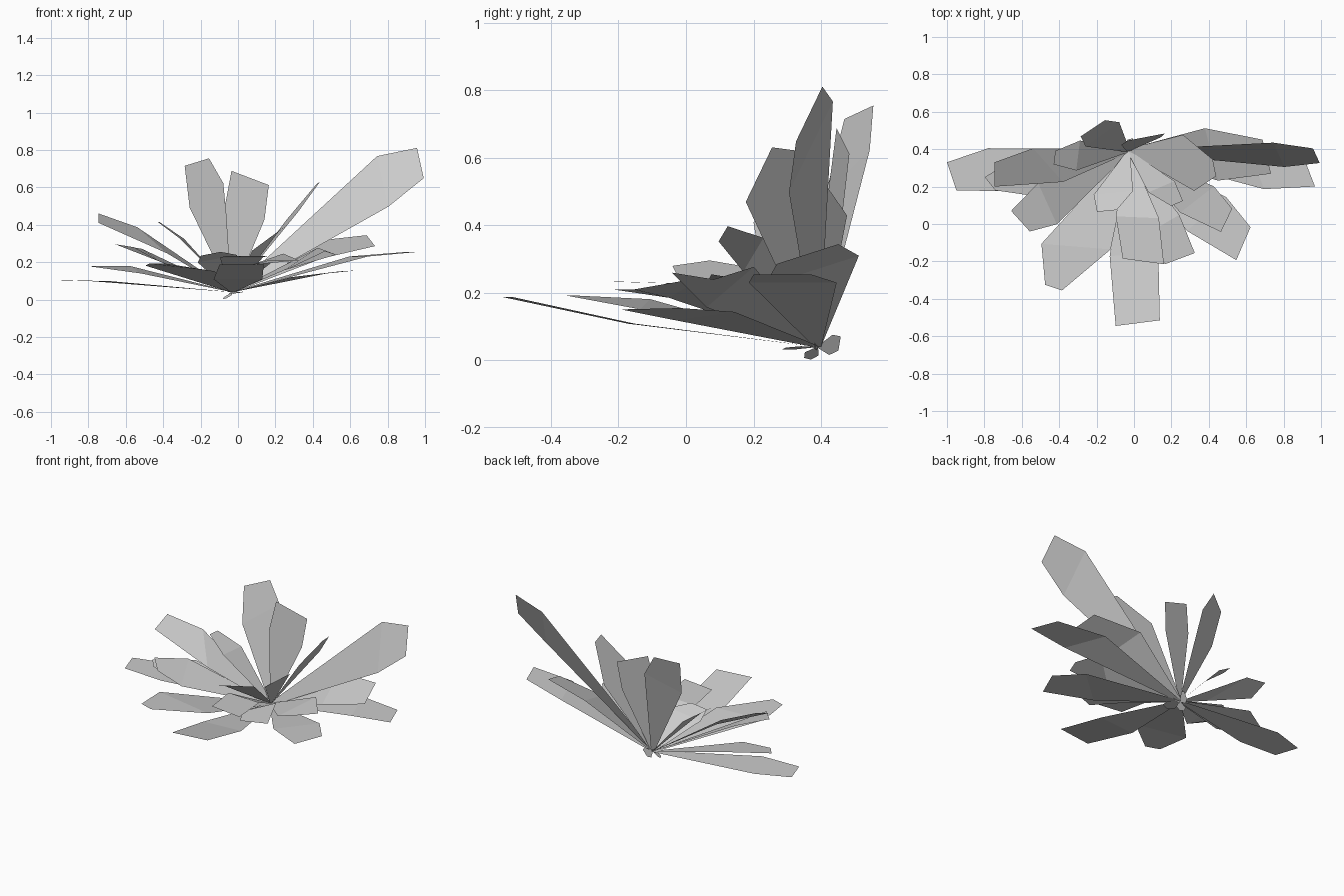
import bpy
from mathutils import Vector

BASE = Vector((-0.03, 0.39, 0.04))


def leaf(name, tip, half, taper, frac, lift, tip_half=None, root=0.08):
    """Bent blade: narrow root, widest at the shoulder, blunt tip."""
    tip, half = Vector(tip), Vector(half)
    end = Vector(tip_half) if tip_half else half * taper
    mid = BASE.lerp(tip, frac) + Vector((0, 0, lift))
    verts = [BASE - half * root, BASE + half * root,
             mid - half, mid + half, tip - end, tip + end]
    mesh = bpy.data.meshes.new(name)
    mesh.from_pydata(verts, [], [(0, 1, 3, 2), (2, 3, 5, 4)])
    # faces look upward
    if sum(p.normal.z for p in mesh.polygons) < 0:
        mesh.flip_normals()
    obj = bpy.data.objects.new(name, mesh)
    bpy.context.collection.objects.link(obj)


# upright leaves at the back
leaf("tall_right_leaf", (.975, .365, .73), (-.03, .065, .135), .6, .8, .04)
leaf("tall_left_leaf", (-.745, .265, .435), (-.08, .09, .07), 1, .6, .04, (0, .065, .025))
leaf("upright_right_leaf", (.43, .3, .625), (-.03, .15, -.02), .3, .7, 0)
leaf("upright_left_leaf", (-.22, .512, .735), (.09, .065, .065), 1, .73, .01, (.065, .043, .02))
leaf("upright_centre_leaf", (.065, .465, .65), (.105, .02, -.04), .95, .7, 0)

# spreading leaves on the right
leaf("right_back_leaf", (.71, .36, .315), (-.035, .14, .045), .65, .6, .06)
leaf("right_long_leaf", (.935, .285, .255), (-.05, .13, 0), .65, .7, .04)
leaf("right_low_leaf", (.585, -.105, .153), (.105, .09, .012), 1, .68, .015, (.038, .088, .002))
leaf("right_mid_leaf", (.495, .02, .25), (.09, .07, .06), 1, .7, .03, (.03, .062, -.01))

# front leaves
leaf("front_right_leaf", (.245, -.185, .21), (.085, .05, .03), 1, .68, .06, (.08, .03, 0))
leaf("front_short_leaf", (.05, -.2, .233), (.115, -.005, 0), 1, .6, .07, (.11, -.015, 0))
leaf("front_long_leaf", (.02, -.53, .188), (.13, .01, 0), 1, .6, -.02, (.118, .015, 0))

# small inner leaves
leaf("inner_left_leaf", (-.145, .07, .245), (.105, .01, .02), .5, .7, .035)
leaf("inner_right_leaf", (.23, .11, .375), (.07, .03, .05), .45, .68, .045)
leaf("inner_back_leaf", (-.425, .355, .415), (.01, .08, 0), .45, .68, .03)

# spreading leaves on the left
leaf("left_mid_leaf", (-.607, .015, .288), (-.05, .11, .035), 1, .75, .01, (-.05, .055, .008))
leaf("left_front_leaf", (-.43, -.34, .192), (-.185, .015, .015), 1, .7, .02, (-.045, .015, 0))
leaf("left_long_leaf", (-.77, .215, .175), (-.03, .12, .02), 1, .7, .025, (-.028, .035, .003))
leaf("left_low_leaf", (-.975, .255, .105), (-.05, .115, 0), 1, .74, .01, (-.025, .075, 0))

# tiny stubs at the root
leaf("stub_back", (-.02, .455, .05), (.02, .005, .03), .7, .6, 0)
leaf("stub_front", (.0, .29, .035), (.04, .01, .005), .6, .6, 0)
leaf("stub_bottom", (-.07, .36, .005), (.02, -.02, .005), .5, .6, 0)
